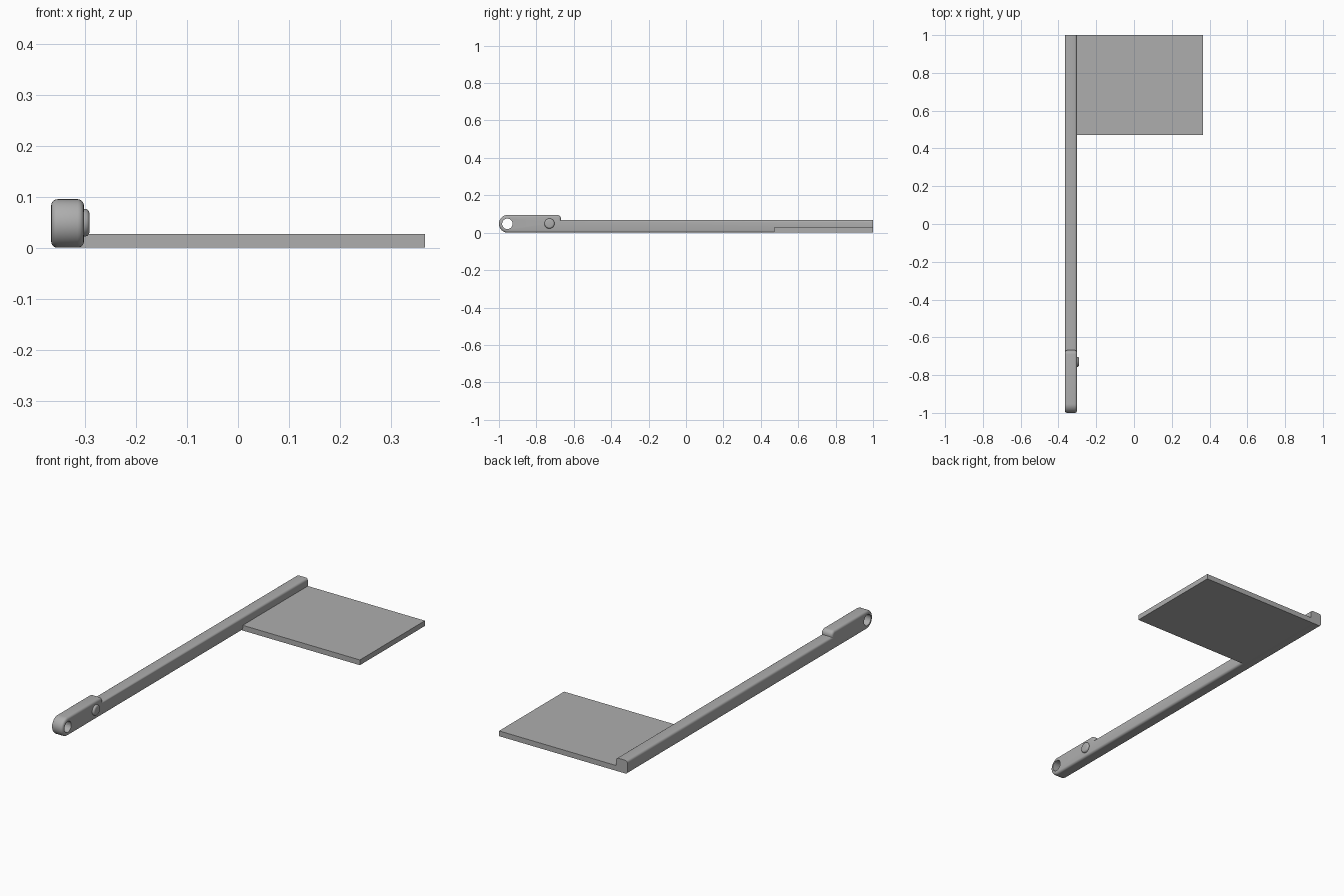
import bpy, bmesh, math
from mathutils import Matrix

old = bpy.data.objects.get("Cube")
if old:
    bpy.data.objects.remove(old, do_unlink=True)

grey = bpy.data.materials.new("plain_grey")
grey.use_nodes = True
grey.diffuse_color = (0.42, 0.42, 0.42, 1)
grey.node_tree.nodes["Principled BSDF"].inputs["Base Color"].default_value = (0.42, 0.42, 0.42, 1)

LEFT, RIGHT = -0.366, -0.302
GRIP_H, BAR_H = 0.095, 0.068


def make(name, bm, smooth=True):
    bmesh.ops.recalc_face_normals(bm, faces=bm.faces)
    mesh = bpy.data.meshes.new(name)
    bm.to_mesh(mesh)
    bm.free()
    ob = bpy.data.objects.new(name, mesh)
    bpy.context.collection.objects.link(ob)
    mesh.materials.append(grey)
    if smooth:
        bpy.ops.object.select_all(action='DESELECT')
        ob.select_set(True)
        bpy.context.view_layer.objects.active = ob
        bpy.ops.object.shade_smooth_by_angle(angle=math.radians(35))
    return ob


def arc(y, z, r, start, end, steps):
    """Points on an arc in the side plane, angles in degrees."""
    angles = [math.radians(start + (end - start) * i / steps) for i in range(steps + 1)]
    return [(y + r * math.cos(a), z + r * math.sin(a)) for a in angles]


def cylinder(x0, x1, y, z, r0, r1, sides=32):
    """Cylinder or cone lying along x."""
    bm = bmesh.new()
    place = Matrix.Translation(((x0 + x1) / 2, y, z)) @ Matrix.Rotation(math.pi / 2, 4, 'Y')
    bmesh.ops.create_cone(bm, cap_ends=True, segments=sides, radius1=r0, radius2=r1,
                          depth=x1 - x0, matrix=place)
    return bm


# Bar with thicker rounded grip: one side outline, extruded across x
half = GRIP_H / 2
outline = arc(-1 + half, half, half, 270, 90, 20)
outline += arc(-0.69, GRIP_H - 0.022, 0.022, 90, 0, 6)
outline += [(-0.668, BAR_H), (1.1, BAR_H), (1.1, 0)]
bm = bmesh.new()
face = bm.faces.new([bm.verts.new((LEFT, y, z)) for y, z in outline])
ext = bmesh.ops.extrude_face_region(bm, geom=[face])
moved = [v for v in ext["geom"] if isinstance(v, bmesh.types.BMVert)]
bmesh.ops.translate(bm, verts=moved, vec=(RIGHT - LEFT, 0, 0))
rims = [e for e in bm.edges if abs(e.verts[0].co.x - e.verts[1].co.x) < 1e-5]
bmesh.ops.bevel(bm, geom=rims, offset=0.012, offset_type='OFFSET', segments=4,
                profile=0.5, affect='EDGES', clamp_overlap=False)
# Square off the far end
cut = bmesh.ops.bisect_plane(bm, geom=bm.verts[:] + bm.edges[:] + bm.faces[:],
                             plane_co=(0, 1, 0), plane_no=(0, 1, 0), clear_outer=True)
bmesh.ops.holes_fill(bm, edges=[e for e in bm.edges if e.is_boundary])
bar = make("bar_with_grip", bm)

# Hanging hole
cutter = make("hole_cutter", cylinder(-0.45, -0.2, -0.955, half, 0.028, 0.028), False)
cutter.hide_render = True
cutter.hide_set(True)
hole = bar.modifiers.new("hole", 'BOOLEAN')
hole.operation = 'DIFFERENCE'
hole.solver = 'EXACT'
hole.object = cutter
bpy.context.view_layer.objects.active = bar
bpy.ops.object.modifier_apply(modifier=hole.name)
bpy.data.objects.remove(cutter, do_unlink=True)
bpy.ops.object.select_all(action='DESELECT')
bar.select_set(True)
bpy.ops.object.shade_smooth_by_angle(angle=math.radians(35))

# Round button on the grip
bm = cylinder(-0.32, -0.291, -0.73, 0.049, 0.027, 0.027)
tip = [e for e in bm.edges if all(v.co.x > -0.3 for v in e.verts)]
bmesh.ops.bevel(bm, geom=tip, offset=0.009, segments=4, profile=0.5, affect='EDGES')
make("grip_button", bm)

# Flat plate
bm = bmesh.new()
bmesh.ops.create_cube(bm, size=1, matrix=Matrix.Translation((0.013, 0.735, 0.0135))
                      @ Matrix.Diagonal((0.706, 0.53, 0.027, 1)))
make("flat_plate", bm, False)
